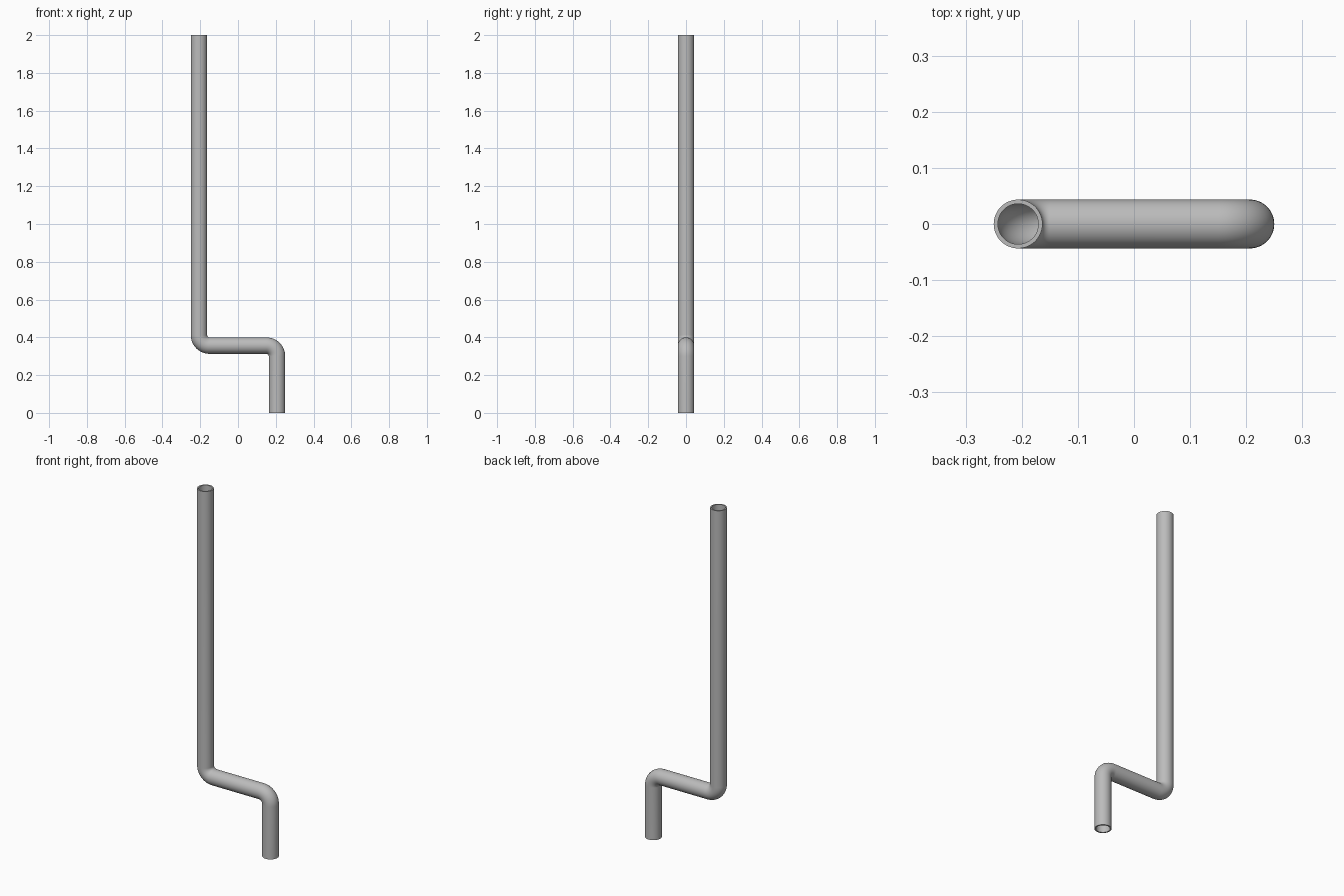
import bpy, bmesh
from math import sin, cos, pi, radians
from mathutils import Vector

cube = bpy.data.objects.get("Cube")
if cube:
    bpy.data.objects.remove(cube, do_unlink=True)

OUTER, INNER = 0.0435, 0.036    # pipe radii
OFFSET = 0.2065                 # distance of both uprights from the centre
LEVEL = 0.356                   # height of the crossing run
BEND = 0.056                    # centreline bend radius
SIDES, STEPS = 48, 12

metal = bpy.data.materials.new("grey metal")
metal.use_nodes = True
colour = (0.5, 0.5, 0.5, 1)
metal.diffuse_color = colour
metal.node_tree.nodes["Principled BSDF"].inputs["Base Color"].default_value = colour


def centreline():
    """Points and tangents from the foot up to the open top."""
    up = Vector((0, 0, 1))
    stations = [(Vector((OFFSET, 0, 0)), up)]
    # lower elbow: upright turning towards -x
    for i in range(STEPS + 1):
        a = pi / 2 * i / STEPS
        p = Vector((OFFSET - BEND + BEND * cos(a), 0, LEVEL - BEND + BEND * sin(a)))
        stations.append((p, Vector((-sin(a), 0, cos(a)))))
    # upper elbow: crossing run turning back upwards
    for i in range(STEPS + 1):
        a = pi / 2 * i / STEPS
        p = Vector((-OFFSET + BEND - BEND * sin(a), 0, LEVEL + BEND - BEND * cos(a)))
        stations.append((p, Vector((-cos(a), 0, sin(a)))))
    stations.append((Vector((-OFFSET, 0, 2)), up))
    return stations


def sweep(bm, stations, radius):
    """Rings of vertices around the centreline."""
    depth = Vector((0, 1, 0))
    rings = []
    for point, tangent in stations:
        across = depth.cross(tangent)
        rings.append([bm.verts.new(point + radius * (across * cos(t) + depth * sin(t)))
                      for t in (2 * pi * k / SIDES for k in range(SIDES))])
    return rings


def bridge(bm, a, b):
    for k in range(SIDES):
        n = (k + 1) % SIDES
        bm.faces.new((a[k], a[n], b[n], b[k]))


# hollow pipe: outer wall, bore and the two end rims
bm = bmesh.new()
path = centreline()
outer, bore = sweep(bm, path, OUTER), sweep(bm, path, INNER)
for wall in (outer, bore):
    for a, b in zip(wall, wall[1:]):
        bridge(bm, a, b)
for end in (0, -1):
    bridge(bm, outer[end], bore[end])
bmesh.ops.recalc_face_normals(bm, faces=bm.faces)

mesh = bpy.data.meshes.new("bent_pipe")
bm.to_mesh(mesh)
bm.free()
mesh.materials.append(metal)
pipe = bpy.data.objects.new("bent_pipe", mesh)
bpy.context.collection.objects.link(pipe)

bpy.ops.object.select_all(action='DESELECT')
pipe.select_set(True)
bpy.context.view_layer.objects.active = pipe
bpy.ops.object.shade_smooth_by_angle(angle=radians(30))
